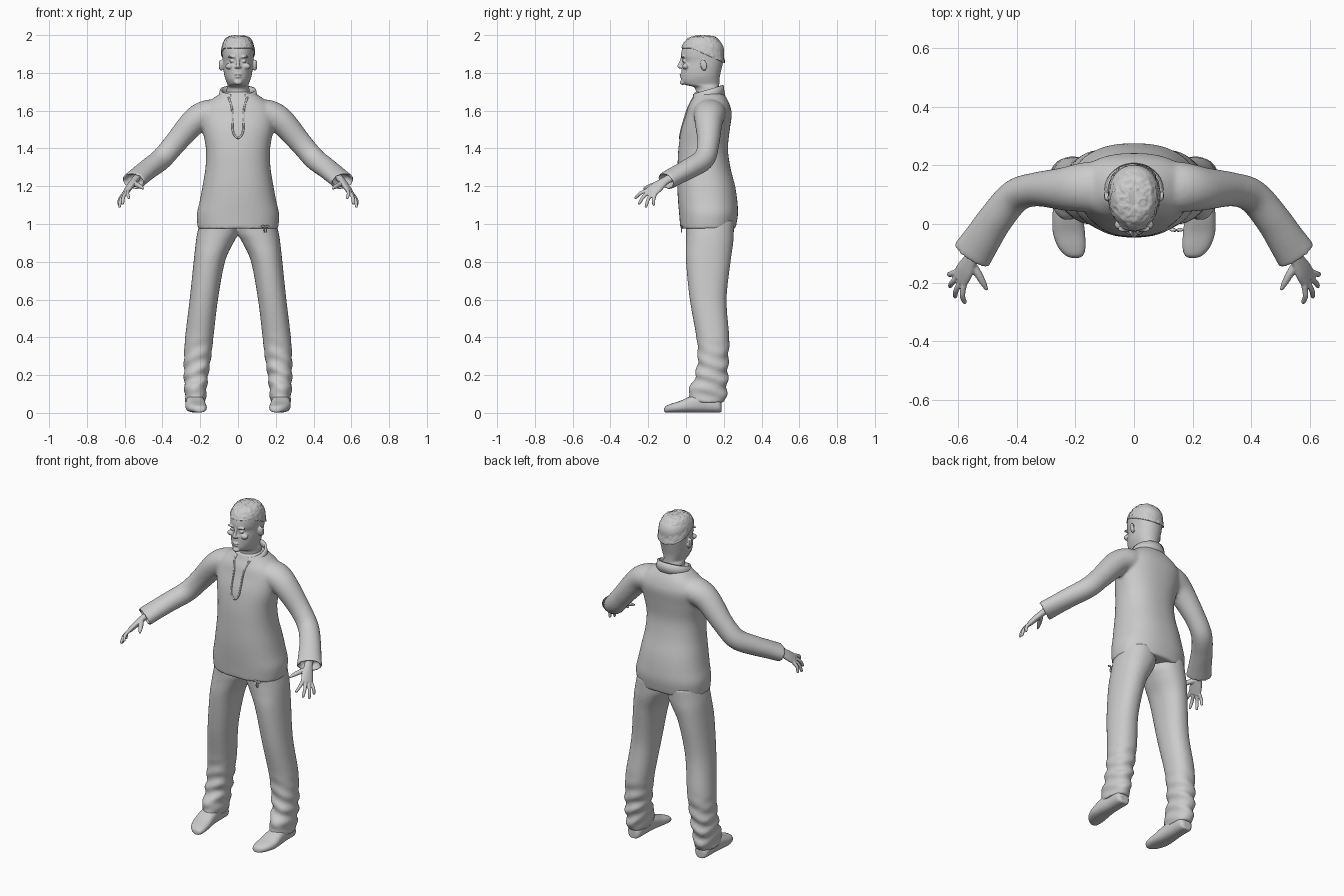
import bpy, bmesh, math, random
from mathutils import Vector, Matrix, noise
from mathutils.bvhtree import BVHTree

cube = bpy.data.objects.get("Cube")
if cube:
    bpy.data.objects.remove(cube)
random.seed(4)

mat = bpy.data.materials.new("light grey")
mat.use_nodes = True
GREY = (0.6, 0.6, 0.6, 1)
mat.diffuse_color = GREY
mat.node_tree.nodes["Principled BSDF"].inputs["Base Color"].default_value = GREY
X, Y, Z = Vector((1, 0, 0)), Vector((0, 1, 0)), Vector((0, 0, 1))


def smooth_rings(rings, steps):
    """Catmull-Rom interpolation of ring tuples."""
    R = [Vector(r) for r in rings]
    out = []
    for i in range(len(R) - 1):
        a, b, c, d = R[max(i - 1, 0)], R[i], R[i + 1], R[min(i + 2, len(R) - 1)]
        for k in range(steps):
            t = k / steps
            out.append(b + (c - a) * (t / 2) + (a * 2 - b * 5 + c * 4 - d) * (t * t / 2)
                       + (b * 3 - a - c * 3 + d) * (t ** 3 / 2))
    return out + [R[-1]]


def loft(bm, rings, side=None, up=None, p=2.0, taper=0.0, n=40, steps=5, hollow=0):
    """Skin rings (x, y, z, side radius, up radius) into a closed body."""
    rings = smooth_rings(rings, steps)
    centres = [Vector(r[:3]) for r in rings]
    frames = []
    for i, c in enumerate(centres):
        t = (centres[min(i + 1, len(rings) - 1)] - centres[max(i - 1, 0)]).normalized()
        s = side or t.cross(Z).normalized()
        if side and not up:
            s = (side - t * side.dot(t)).normalized()
        frames.append((c, s, up or s.cross(t), r_pair(rings[i])))
    if hollow:
        c, s, u, (a, b) = frames[-1]
        frames.append((c, s, u, (a - 0.011, b - 0.011)))
        frames.append((c - t * hollow, s, u, (a - 0.02, b - 0.015)))
    loops = []
    for c, s, u, (a, b) in frames:
        loop = []
        for k in range(n):
            q = math.tau * k / n
            cs, sn = math.cos(q), math.sin(q)
            dx = math.copysign(abs(cs) ** (2 / p), cs) * a * (1 + taper * sn)
            dy = math.copysign(abs(sn) ** (2 / p), sn) * b
            loop.append(bm.verts.new(c + s * dx + u * dy))
        loops.append(loop)
    faces = [bm.faces.new((l[k], l[(k + 1) % n], m[(k + 1) % n], m[k]))
             for l, m in zip(loops, loops[1:]) for k in range(n)]
    faces += [bm.faces.new(loops[0]), bm.faces.new(loops[-1])]
    bmesh.ops.recalc_face_normals(bm, faces=faces)


def r_pair(r):
    return r[3], r[4]


def stack(bm, rows, **kw):
    """Vertical body from rows (z, centre x, half width, front y, back y)."""
    loft(bm, [(cx, (f + b) / 2, z, w, (b - f) / 2) for z, cx, w, f, b in rows],
         side=X, up=Y, **kw)


def ball(bm, centre, size, tilt=0.0):
    m = (Matrix.Translation(centre) @ Matrix.Rotation(tilt, 4, 'X')
         @ Matrix.Diagonal((*size, 1)))
    bmesh.ops.create_icosphere(bm, subdivisions=3, radius=1, matrix=m)


def mirror(bm):
    """Add the mirrored copy for the other side."""
    geom = bmesh.ops.duplicate(bm, geom=bm.verts[:] + bm.edges[:] + bm.faces[:])["geom"]
    for v in geom:
        if isinstance(v, bmesh.types.BMVert):
            v.co.x *= -1
    bmesh.ops.reverse_faces(bm, faces=[f for f in geom if isinstance(f, bmesh.types.BMFace)])


def finish(bm, name, voxel=0, relax=0, thick=0):
    me = bpy.data.meshes.new(name)
    bm.to_mesh(me)
    bm.free()
    ob = bpy.data.objects.new(name, me)
    bpy.context.collection.objects.link(ob)
    me.materials.append(mat)
    me.polygons.foreach_set("use_smooth", [True] * len(me.polygons))
    if voxel:
        mod = ob.modifiers.new("fuse", 'REMESH')
        mod.mode, mod.voxel_size, mod.use_smooth_shade = 'VOXEL', voxel, True
    if relax:
        mod = ob.modifiers.new("relax", 'SMOOTH')
        mod.factor, mod.iterations = 0.5, relax
    if thick:
        mod = ob.modifiers.new("thickness", 'SOLIDIFY')
        mod.thickness, mod.offset = thick, 0
    return ob


# Pullover: body and flared sleeves fused together
bm = bmesh.new()
stack(bm, [(.975, 0, .213, -.03, .262), (1.05, 0, .218, -.036, .275),
           (1.12, 0, .203, -.042, .272), (1.2, 0, .188, -.046, .26),
           (1.3, 0, .172, -.045, .235), (1.4, 0, .17, -.04, .222),
           (1.5, 0, .188, -.025, .232), (1.58, 0, .198, 0, .242),
           (1.63, 0, .175, .015, .232), (1.67, 0, .125, .035, .213),
           (1.7, 0, .08, .045, .19)], p=2.3, n=64)
body = BVHTree.FromBMesh(bm)
sleeve = bmesh.new()
arm = [(.10, .125, 1.59, .09, .07), (.17, .125, 1.58, .085, .074),
       (.235, .12, 1.54, .074, .07), (.335, .118, 1.425, .058, .06),
       (.405, .095, 1.345, .058, .058), (.47, .02, 1.295, .06, .054),
       (.52, -.055, 1.255, .065, .05), (.555, -.108, 1.226, .071, .048)]
loft(bm, arm, hollow=.04)
loft(bm, [(-x, *rest) for x, *rest in arm], hollow=.04)
finish(bm, "pullover", .008, 8)

# Placket edging and hem drawcord laid on the front of the body
bm = bmesh.new()
edge = [(.05, 1.67), (.032, 1.61), (.03, 1.53), (.024, 1.48), (0, 1.455)]
path = edge + [(-x, z) for x, z in edge[-2::-1]]
pts = []
for x, z in path:
    hit = body.ray_cast(Vector((x, -1, z)), Y)[0]
    pts.append((*hit, .005, .005))
loft(bm, pts, side=Y, n=8)
finish(bm, "placket_edge")

bm = bmesh.new()
for dx in (-1, 1):
    ball(bm, (.145 + dx * .012, -.02, .988), (.012, .006, .006))
    loft(bm, [(.145, -.02, .988, .004, .004), (.145 + dx * .006, -.024, .97, .003, .003),
              (.145 + dx * .004, -.024, .955, .003, .003)], side=X, n=8)
finish(bm, "hem_bow")

# Standing collar, open at the front
bm = bmesh.new()
grid = []
for i in range(41):
    a = math.radians(-90 + 24 + 312 * i / 40)
    back = (math.sin(a) + 1) / 2
    base, top = 1.645 + .035 * back, 1.685 + .05 * back
    grid.append([bm.verts.new((r * math.cos(a), .115 + r * .87 * math.sin(a), z))
                 for r, z in ((.1, base), (.094, (base + top) / 2), (.09, top))])
for g, h in zip(grid, grid[1:]):
    for k in range(2):
        bm.faces.new((g[k], h[k], h[k + 1], g[k + 1]))
finish(bm, "collar", thick=.012)

# Trousers: two legs fused at the hips, creased near the ankles
bm = bmesh.new()
leg = [(1.02, .1, .1, .0, .255), (.95, .108, .108, 0, .253), (.9, .124, .1, 0, .25),
       (.8, .152, .083, .0, .236), (.6, .181, .075, .02, .215), (.4, .205, .075, .055, .229),
       (.3, .214, .072, .062, .225), (.2, .222, .064, .05, .222),
       (.11, .225, .058, .012, .216), (.055, .225, .053, .02, .206)]
stack(bm, leg, p=2.2, steps=8)
for v in bm.verts:
    fade = max(0, min(1, (.42 - v.co.z) / .2))
    v.co.y += .007 * fade * math.sin(v.co.z * 75 + v.co.x * 30)
    v.co.x += .004 * fade * math.sin(v.co.z * 90 + v.co.y * 25)
mirror(bm)
finish(bm, "trousers", .008, 5)

# Shoes, lofted from heel to toe
bm = bmesh.new()
shoe = [(.188, .225, .025, .05), (.17, .225, .043, .08), (.1, .225, .047, .1),
        (.03, .226, .052, .088), (-.03, .222, .055, .062), (-.08, .212, .047, .046),
        (-.108, .203, .03, .034), (-.116, .2, .012, .02)]
loft(bm, [(cx, y, h / 2 + .002, w, h / 2) for y, cx, w, h in shoe], side=X, up=Z, p=2.5)
mirror(bm)
finish(bm, "shoes", .006, 3)

# Hands: palm, four fingers and thumb
bm = bmesh.new()
spread = Vector((.47, .8, -.37))
loft(bm, [(.535, -.08, 1.245, .024, .019), (.553, -.115, 1.225, .025, .018),
          (.575, -.155, 1.195, .036, .017), (.595, -.19, 1.165, .037, .013)], side=spread)
knuckle = Vector((.594, -.187, 1.167))
tips = ((.578, -.272, 1.135), (.612, -.252, 1.105), (.63, -.215, 1.087), (.633, -.172, 1.098))
for i, tip in enumerate(tips):
    a, b = knuckle + spread * (i - 1.5) * .019, Vector(tip)
    mid = a.lerp(b, .5) + Vector((.006, -.003, .005))
    loft(bm, [(*a, .0105, .0105), (*mid, .0095, .0095), (*a.lerp(b, .9), .008, .008),
              (*b, .004, .004)], side=spread, n=14)
loft(bm, [(.56, -.13, 1.215, .016, .016), (.535, -.165, 1.208, .014, .014),
          (.515, -.2, 1.197, .011, .011), (.501, -.226, 1.187, .005, .005)], side=spread, n=14)
mirror(bm)
finish(bm, "hands", .004, 2)

# Head and neck with facial features
bm = bmesh.new()
skull = [(1.89, 0, .083, -.026, .2), (1.93, 0, .084, -.02, .2), (1.963, 0, .074, -.002, .184),
         (1.985, 0, .05, .028, .15), (1.992, 0, .015, .07, .11)]
stack(bm, [(1.6, 0, .066, .055, .185), (1.68, 0, .062, .052, .178), (1.722, 0, .059, .045, .176),
           (1.738, 0, .056, -.008, .176), (1.76, 0, .064, -.024, .177),
           (1.785, 0, .072, -.025, .18), (1.82, 0, .077, -.024, .188),
           (1.86, 0, .08, -.018, .197)] + skull, p=2.1, taper=.1)
loft(bm, [(0, -.018, 1.885, .007, .008), (0, -.026, 1.858, .008, .01),
          (0, -.034, 1.835, .011, .013), (0, -.028, 1.824, .012, .008)], side=X, up=Y, n=16)
ball(bm, (0, -.026, 1.79), (.02, .009, .0045))
ball(bm, (0, -.025, 1.779), (.017, .009, .005))
ball(bm, (0, -.018, 1.75), (.022, .015, .014))
for s in (-1, 1):
    ball(bm, (s * .012, -.026, 1.831), (.007, .008, .006))
    ball(bm, (s * .032, -.016, 1.885), (.024, .012, .006))
    ball(bm, (s * .031, -.01, 1.862), (.014, .01, .007))
    ball(bm, (s * .045, -.002, 1.835), (.022, .018, .016))
    ball(bm, (s * .089, .092, 1.84), (.008, .016, .031), .2)
    ball(bm, (s * .097, .096, 1.842), (.005, .016, .027), .2)
finish(bm, "head", .004, 2)

# Short cropped hair with a ragged surface, lower at the back
bm = bmesh.new()
stack(bm, [(z + .005, cx, w + .005, f - .003, b + .004) for z, cx, w, f, b in
           [(1.925, 0, .08, -.016, .196)] + skull[1:]], p=2.1, taper=.1, n=80, steps=8)
for v in bm.verts:
    low = max(0, min(1, (1.985 - v.co.z) / .055))
    v.co.z -= max(0, v.co.y - .03) * .45 * low
    out = (v.co - Vector((0, .09, 1.9))).normalized()
    v.co += out * (.004 * noise.noise(v.co * 70) + random.uniform(-.0015, .0015))
    v.co.z = min(v.co.z, 2.0)
finish(bm, "hair")
